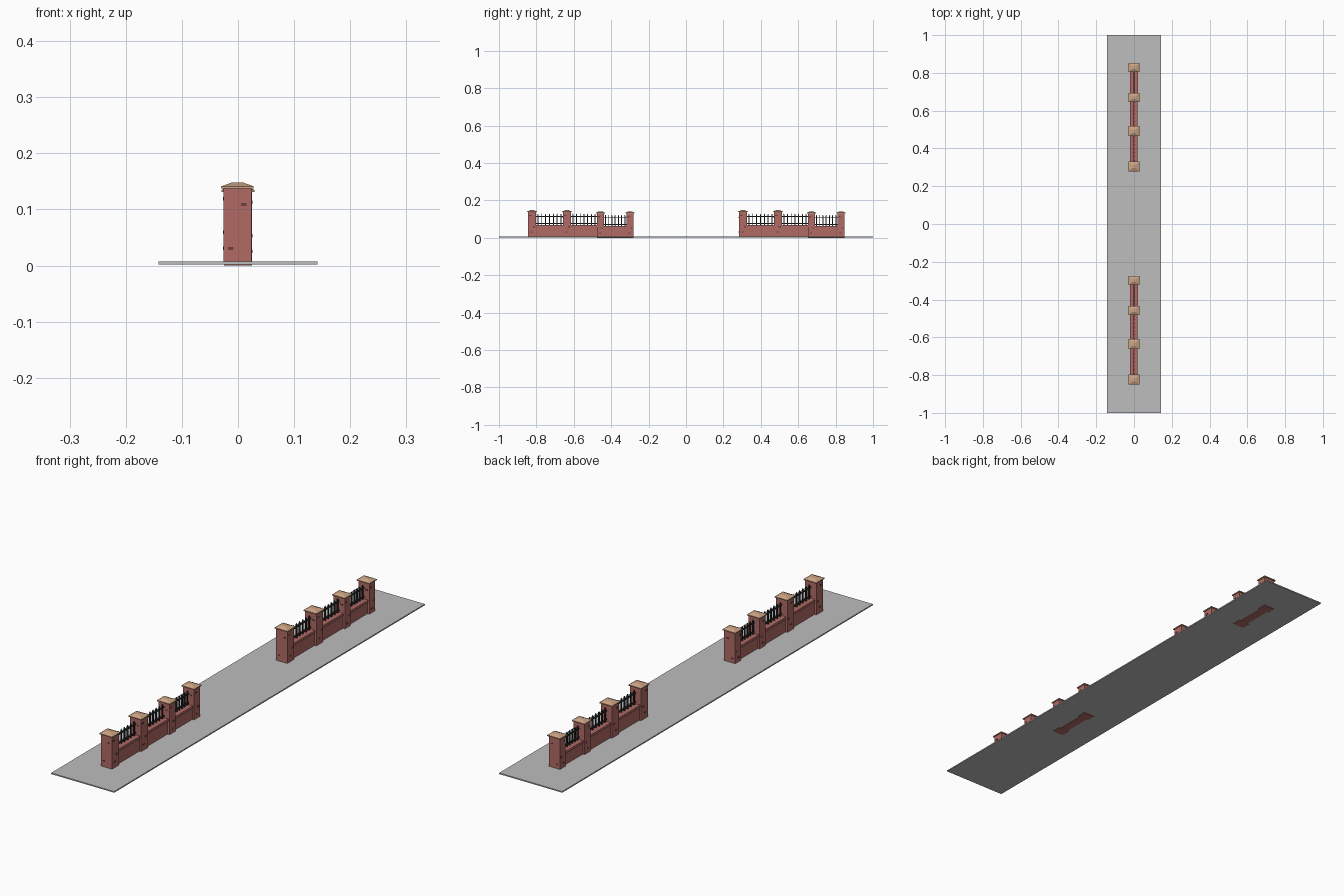
import bpy, bmesh

if "Cube" in bpy.data.objects:
    bpy.data.objects.remove(bpy.data.objects["Cube"])


def material(name, r, g, b):
    m = bpy.data.materials.new(name)
    m.use_nodes = True
    m.diffuse_color = (r, g, b, 1)
    m.node_tree.nodes["Principled BSDF"].inputs["Base Color"].default_value = (r, g, b, 1)
    return m


PAVING = material("grey paving", 0.51, 0.51, 0.51)
BRICK = material("red brick", 0.44, 0.145, 0.13)
DARK = material("dark brick", 0.16, 0.05, 0.045)
STONE = material("tan stone", 0.6, 0.37, 0.23)
IRON = material("black iron", 0.025, 0.03, 0.03)


def add_box(bm, x, y, z, taper=1.0):
    """Box from (min, max) ranges; taper narrows its top."""
    corners = []
    for k in (0, 1):
        s = taper if k else 1.0
        mx, my = sum(x) / 2, sum(y) / 2
        for i, j in ((0, 0), (1, 0), (1, 1), (0, 1)):
            corners.append(bm.verts.new((mx + (x[i] - mx) * s, my + (y[j] - my) * s, z[k])))
    low, top = corners[:4], corners[4:]
    bm.faces.new(low[::-1])
    bm.faces.new(top)
    for i in range(4):
        n = (i + 1) % 4
        bm.faces.new((low[i], low[n], top[n], top[i]))


def finish(name, bm, mat):
    mesh = bpy.data.meshes.new(name)
    bm.to_mesh(mesh)
    bm.free()
    mesh.materials.append(mat)
    obj = bpy.data.objects.new(name, mesh)
    bpy.context.collection.objects.link(obj)


def box(name, mat, x, y, z):
    bm = bmesh.new()
    add_box(bm, x, y, z)
    finish(name, bm, mat)


def pillar(name, cx, y0, y1, base):
    box(name, BRICK, (cx - 0.025, cx + 0.025), (y0, y1), (base, base + 0.133))
    # stone cap: slab with a low hipped top
    bm = bmesh.new()
    x, y = (cx - 0.029, cx + 0.029), (y0 - 0.005, y1 + 0.005)
    add_box(bm, x, y, (base + 0.131, base + 0.135))
    add_box(bm, x, y, (base + 0.135, base + 0.142), 0.35)
    finish(name + "_cap", bm, STONE)
    # a few proud dark bricks on the faces
    bm = bmesh.new()
    length, t = (y1 - y0) * 0.27, 0.001
    for side in (-1, 1):
        face = cx + side * 0.025
        for along, h in ((0.15, 0.11), (0.6, 0.05), (0.3, 0.022)):
            s = y0 + (y1 - y0) * along
            add_box(bm, (face - t, face + t), (s, s + length), (base + h, base + h + 0.006))
        end = y0 if side < 0 else y1
        for off, h in ((-0.017, 0.022), (0.006, 0.1)):
            add_box(bm, (cx + off, cx + off + 0.01), (end - t, end + t),
                    (base + h, base + h + 0.005))
    finish(name + "_dark_bricks", bm, DARK)


def section(name, cx, y0, y1, base):
    # low wall with a slightly wider top course
    box(name + "_wall", BRICK, (cx - 0.017, cx + 0.017), (y0, y1), (base, base + 0.055))
    box(name + "_top_course", BRICK, (cx - 0.02, cx + 0.02), (y0, y1),
        (base + 0.053, base + 0.063))
    # iron railing: two rails and evenly spaced bars
    bm = bmesh.new()
    for h in (0.069, 0.105):
        add_box(bm, (cx - 0.002, cx + 0.002), (y0, y1), (base + h, base + h + 0.005))
    bars = 7
    for i in range(bars):
        y = y0 + (y1 - y0) * (i + 0.5) / bars
        add_box(bm, (cx - 0.0025, cx + 0.0025), (y - 0.0025, y + 0.0025),
                (base + 0.06, base + 0.118))
        add_box(bm, (cx - 0.0025, cx + 0.0025), (y - 0.0025, y + 0.0025),
                (base + 0.118, base + 0.123), 0.2)
    finish(name + "_railing", bm, IRON)


box("pavement", PAVING, (-0.142, 0.142), (-1, 1), (0.002, 0.007))

# one run: pillar extents along y, side shift, base height
PILLARS = (
    (0.283, 0.326, -0.001, 0.006),
    (0.470, 0.513, -0.001, 0.006),
    (0.652, 0.689, 0.0, 0.0),
    (0.810, 0.847, 0.0, 0.0),
)

for run, shift in (("front", -1.128), ("back", 0.0)):
    for i, (y0, y1, cx, base) in enumerate(PILLARS):
        pillar(f"{run}_pillar_{i + 1}", cx, y0 + shift, y1 + shift, base)
        if i < 3:
            section(f"{run}_section_{i + 1}", cx, y1 + shift, PILLARS[i + 1][0] + shift, base)
